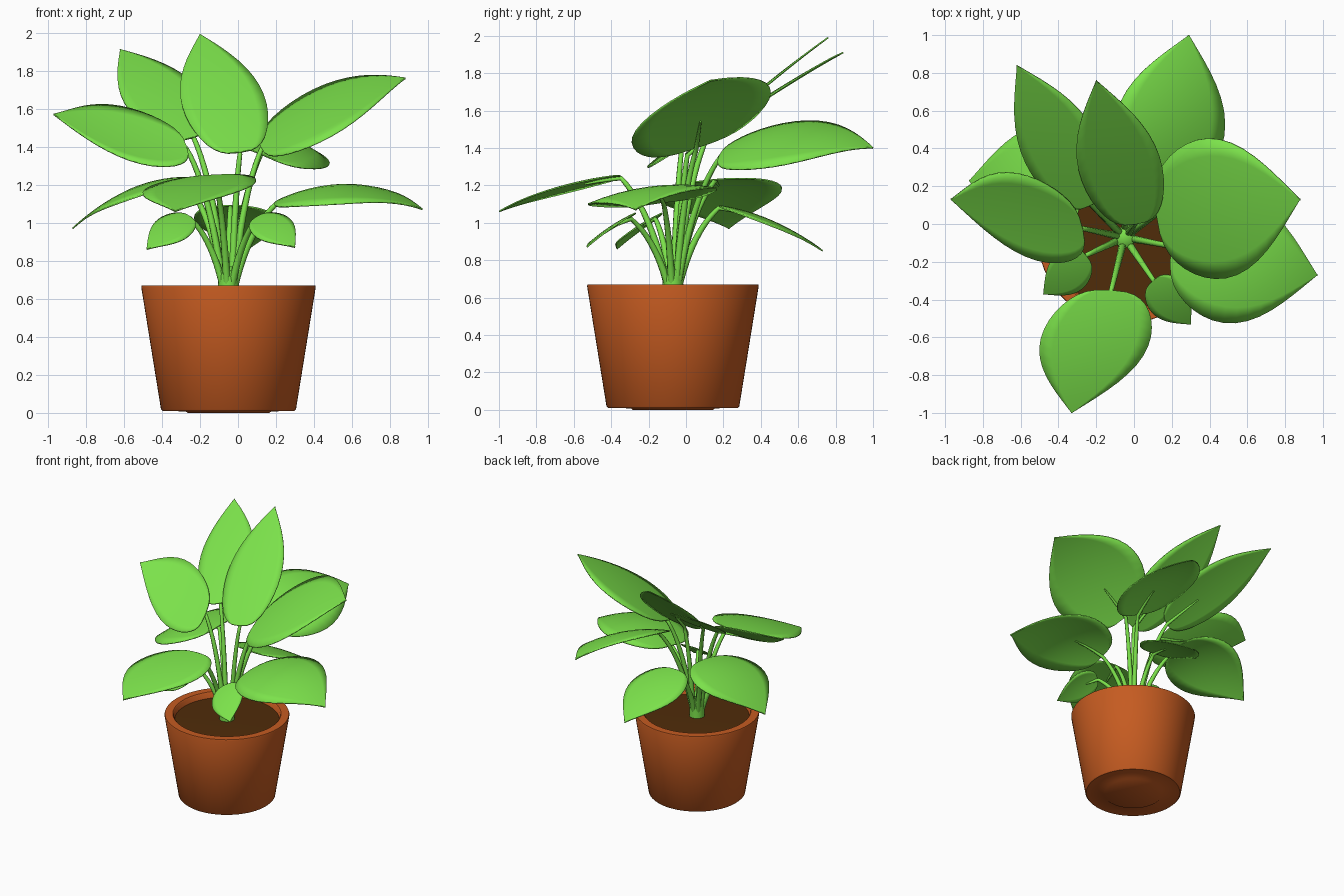
import bpy, bmesh, math
from mathutils import Vector

if "Cube" in bpy.data.objects:
    bpy.data.objects.remove(bpy.data.objects["Cube"])

CENTRE = Vector((-0.05, -0.07, 0))


def material(name, rgb):
    m = bpy.data.materials.new(name)
    m.diffuse_color = (*rgb, 1)
    m.use_nodes = True
    m.node_tree.nodes["Principled BSDF"].inputs["Base Color"].default_value = m.diffuse_color
    return m


GREEN = material("leaf green", (0.20, 0.76, 0.07))
CLAY = material("terracotta", (0.56, 0.105, 0.015))
EARTH = material("dark soil", (0.08, 0.025, 0.003))


def finish(obj, mat, angle=40):
    obj.data.materials.clear()
    obj.data.materials.append(mat)
    bpy.ops.object.select_all(action='DESELECT')
    obj.select_set(True)
    bpy.context.view_layer.objects.active = obj
    bpy.ops.object.shade_smooth_by_angle(angle=math.radians(angle))


def mesh_object(name, bm, mat, angle=40):
    bmesh.ops.remove_doubles(bm, verts=bm.verts, dist=1e-5)
    bmesh.ops.recalc_face_normals(bm, faces=bm.faces)
    me = bpy.data.meshes.new(name)
    bm.to_mesh(me)
    bm.free()
    obj = bpy.data.objects.new(name, me)
    bpy.context.collection.objects.link(obj)
    finish(obj, mat, angle)
    return obj


def lathe(name, profile, mat, sides=64):
    bm = bmesh.new()
    verts = [bm.verts.new(CENTRE + Vector((r, 0, z))) for r, z in profile]
    edges = [bm.edges.new(p) for p in zip(verts, verts[1:])]
    bmesh.ops.spin(bm, geom=verts + edges, cent=CENTRE, axis=(0, 0, 1),
                   angle=math.tau, steps=sides)
    return mesh_object(name, bm, mat)


# Pot, soil and the sheath where all stalks meet
lathe("pot", [(0, 0), (0.215, 0), (0.225, 0.008), (0.347, 0.01), (0.355, 0.018),
              (0.459, 0.662), (0.456, 0.67), (0.398, 0.67), (0.39, 0.662),
              (0.37, 0.55), (0, 0.55)], CLAY)
lathe("soil", [(0, 0.56), (0.374, 0.56), (0.386, 0.625), (0, 0.63)], EARTH)
lathe("stem_sheath", [(0, 0.6), (0.058, 0.6), (0.055, 0.68), (0.055, 0.75),
                      (0.03, 0.77), (0, 0.77)], GREEN, 24)

# Leaves: base, tip, half-width vector, upward arch
LEAVES = {
    "leaf_top_centre": ((.01, 0, 1.37), (-.2, .76, 1.99), (.215, .034, .03), .02),
    "leaf_top_left": ((-.23, .1, 1.45), (-.62, .84, 1.91), (.18, .09, .06), .02),
    "leaf_upper_right": ((.12, .05, 1.40), (.88, .13, 1.76), (.05, -.37, -.12), .05),
    "leaf_upper_left": ((-.27, -.03, 1.40), (-.97, .13, 1.57), (.05, -.23, -.15), -.02),
    "leaf_back_right": ((.12, .18, 1.36), (.29, 1.0, 1.40), (.285, -.06, -.12), .09),
    "leaf_back_left": ((-.28, .15, 1.23), (-.87, .23, .97), (.04, .33, .03), .07),
    "leaf_front": ((-.12, -.35, 1.25), (-.33, -1.0, 1.06), (.285, -.02, .015), .03),
    "leaf_right": ((.2, -.12, 1.11), (.97, -.27, 1.07), (-.05, -.34, -.045), .1),
    "leaf_back": ((-.04, .18, 1.09), (.04, .73, .85), (.22, -.02, 0), .04),
    "small_leaf_left": ((-.25, -.17, 1.03), (-.48, -.37, .86), (.07, -.09, -.05), .02),
    "small_leaf_right": ((.1, -.3, 1.03), (.3, -.53, .87), (.085, .075, .05), .02),
}


def midrib(base, tip, arch, u):
    return base.lerp(tip, u) + Vector((0, 0, arch * 4 * u * (1 - u)))


def make_leaf(name, base, tip, half, arch, rows=20, cols=8):
    bm = bmesh.new()
    grid = []
    for i in range(rows + 1):
        u = (1 - math.cos(math.pi * i / rows)) / 2
        s = max(0.0, math.sin(math.pi * u ** 0.75))
        f = max(0.01, s ** (0.48 + 0.5 * u))       # round base, pointed tip
        row = []
        for j in range(cols + 1):
            v = 2 * j / cols - 1
            p = midrib(base, tip, arch, u) + half * (v * f)
            p.z -= 0.5 * arch * (v * f) ** 2        # edges droop
            row.append(bm.verts.new(p))
        grid.append(row)
    for a, b in zip(grid, grid[1:]):
        for j in range(cols):
            bm.faces.new((a[j], a[j + 1], b[j + 1], b[j]))
    obj = mesh_object(name, bm, GREEN, 60)
    mod = obj.modifiers.new("thickness", 'SOLIDIFY')
    mod.thickness = 0.008
    mod.offset = 0


def make_stalk(name, base, tip, half, arch):
    # Rises from the sheath, bends outward, then runs under the leaf
    under = (tip - base).cross(half).normalized()
    if under.z > 0:
        under = -under
    end = base + under * 0.012
    out = Vector((base.x - CENTRE.x, base.y - CENTRE.y, 0)).normalized()
    start = CENTRE + out * 0.03 + Vector((0, 0, 0.66))
    d = end - start
    ctrl = start + Vector((d.x * 0.35, d.y * 0.35, d.z * 0.7))
    pts = []
    for i in range(13):
        t = i / 12
        pts.append((start.lerp(ctrl, t).lerp(ctrl.lerp(end, t), t), 1.3 - 0.5 * t))
    for u in (0.1, 0.2, 0.3):
        pts.append((midrib(base, tip, arch, u) + under * 0.012, 0.8 - 1.5 * u))
    cu = bpy.data.curves.new(name, 'CURVE')
    cu.dimensions = '3D'
    cu.bevel_depth = 0.016
    cu.bevel_resolution = 2
    cu.use_fill_caps = True
    sp = cu.splines.new('POLY')
    sp.points.add(len(pts) - 1)
    for point, (co, r) in zip(sp.points, pts):
        point.co = (*co, 1)
        point.radius = r
    obj = bpy.data.objects.new(name, cu)
    bpy.context.collection.objects.link(obj)
    bpy.ops.object.select_all(action='DESELECT')
    obj.select_set(True)
    bpy.context.view_layer.objects.active = obj
    bpy.ops.object.convert(target='MESH')
    finish(bpy.context.view_layer.objects.active, GREEN, 60)


for name, (base, tip, half, arch) in LEAVES.items():
    base, tip, half = Vector(base), Vector(tip), Vector(half)
    make_leaf(name, base, tip, half, arch)
    make_stalk(name.replace("leaf", "stalk"), base, tip, half, arch)
